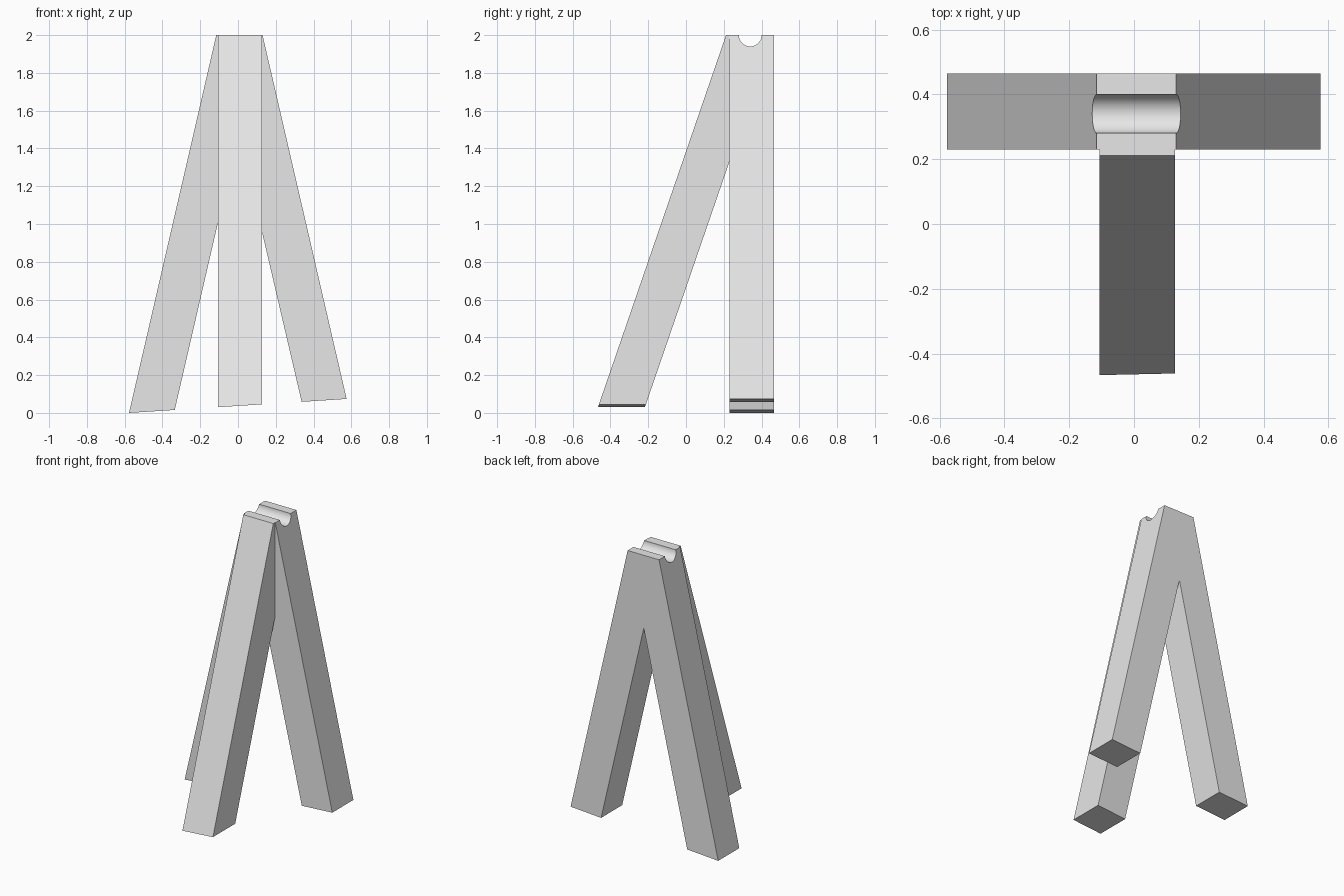
import bpy, bmesh
from mathutils import Vector

cube = bpy.data.objects.get("Cube")
if cube:
    bpy.data.objects.remove(cube, do_unlink=True)

grey = bpy.data.materials.new("plain grey")
grey.use_nodes = True
grey.diffuse_color = (0.8, 0.8, 0.8, 1)
grey.node_tree.nodes["Principled BSDF"].inputs["Base Color"].default_value = grey.diffuse_color


def ground(x):
    """Height of the slightly tilted plane that trims the feet."""
    return 0.037 + 0.0642 * x


def prism(name, start, end):
    """Solid between two matching profiles."""
    bm = bmesh.new()
    a = [bm.verts.new(p) for p in start]
    b = [bm.verts.new(p) for p in end]
    bm.faces.new(a)
    bm.faces.new(b[::-1])
    for i in range(len(a)):
        j = (i + 1) % len(a)
        bm.faces.new((a[i], a[j], b[j], b[i]))
    bmesh.ops.recalc_face_normals(bm, faces=bm.faces[:])
    mesh = bpy.data.meshes.new(name)
    bm.to_mesh(mesh)
    bm.free()
    obj = bpy.data.objects.new(name, mesh)
    bpy.context.collection.objects.link(obj)
    mesh.materials.append(grey)
    return obj


# Rear pair of splayed legs, joined at the top
BACK, FRONT, TOP = 0.465, 0.23, 2.0
outline = [(-0.577, ground(-0.577)), (-0.115, TOP), (0.13, TOP),
           (0.575, ground(0.575)), (0.337, ground(0.337)),
           (0.004, 1.485), (-0.335, ground(-0.335))]
rear_legs = prism("rear_legs",
                  [(x, FRONT, z) for x, z in outline],
                  [(x, BACK, z) for x, z in outline])


# Front leg, leaning back against the rear pair
def lean_profile(x):
    slope, z = 0.3443, ground(x)
    outer, inner = 0.212, -0.228
    pts = [(outer - slope * (TOP - z), z), (outer, TOP), (FRONT, TOP),
           (FRONT, (FRONT - inner) / slope), (inner + slope * z, z)]
    return [Vector((x, y, h)) for y, h in pts]


front_leg = prism("front_leg", lean_profile(-0.107), lean_profile(0.127))

# Round groove across the top
bpy.ops.mesh.primitive_cylinder_add(vertices=64, radius=0.06, depth=1,
                                    location=(0, 0.34, TOP),
                                    rotation=(0, 1.5708, 0))
cutter = bpy.context.object
cutter.name = "groove_cutter"
cutter.hide_render = True
cutter.data.materials.append(grey)

bpy.ops.object.select_all(action="DESELECT")
rear_legs.select_set(True)
bpy.context.view_layer.objects.active = rear_legs
cut = rear_legs.modifiers.new("groove", "BOOLEAN")
cut.operation = "DIFFERENCE"
cut.solver = "EXACT"
cut.object = cutter
bpy.ops.object.modifier_apply(modifier=cut.name)
bpy.data.objects.remove(cutter, do_unlink=True)
bpy.ops.object.shade_smooth_by_angle(angle=0.5)
